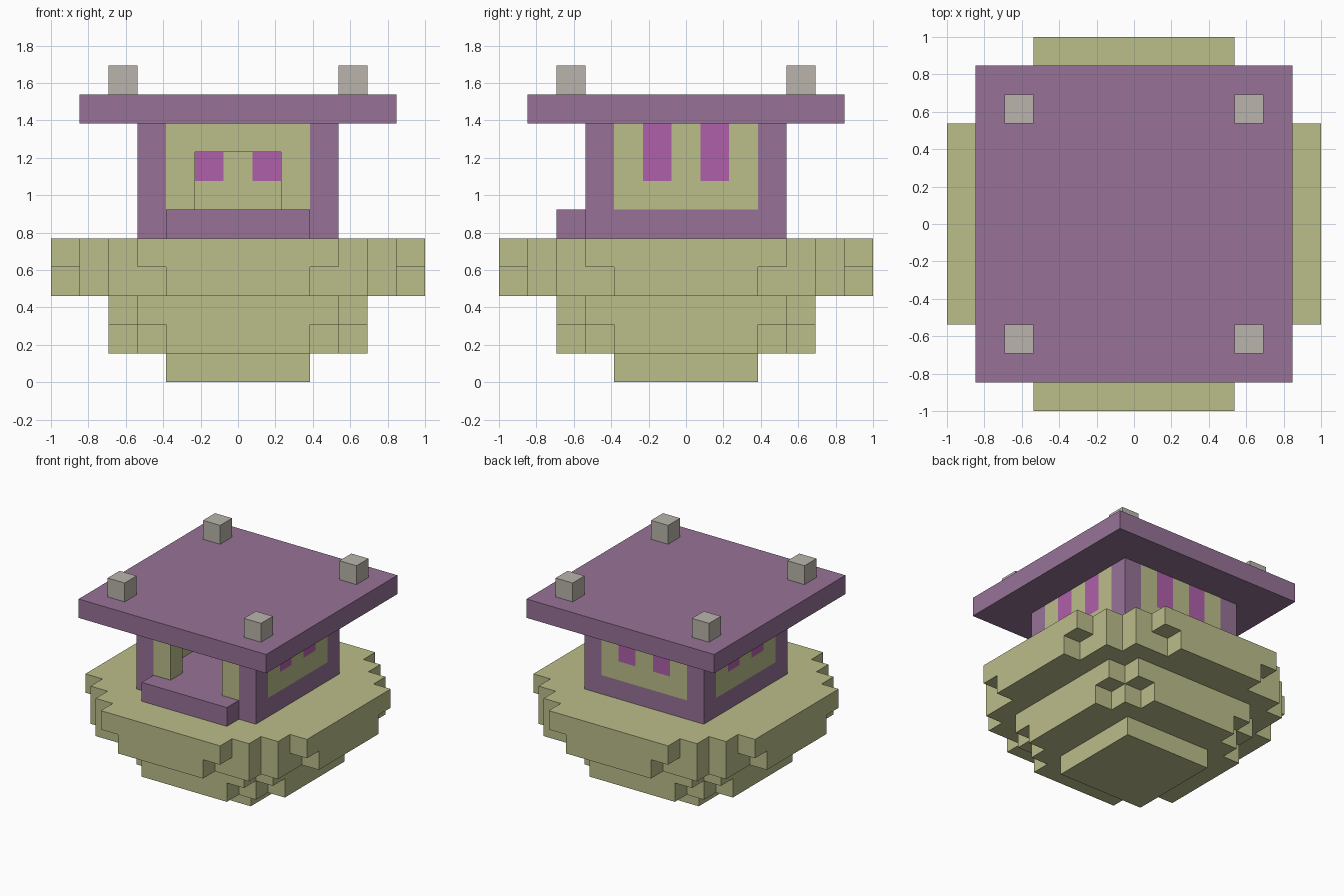
import bpy
import bmesh
from math import radians
from mathutils import Matrix

U = 2 / 13  # one block

default = bpy.data.objects.get("Cube")
if default:
    bpy.data.objects.remove(default, do_unlink=True)


def material(name, rgb):
    m = bpy.data.materials.new(name)
    m.use_nodes = True
    m.diffuse_color = (*rgb, 1)
    m.node_tree.nodes["Principled BSDF"].inputs["Base Color"].default_value = (*rgb, 1)
    return m


KHAKI = material("khaki", (0.50, 0.51, 0.254))
PURPLE = material("dusty_purple", (0.309, 0.171, 0.309))
MAGENTA = material("magenta", (0.429, 0.117, 0.402))
GREY = material("warm_grey", (0.49, 0.46, 0.413))


def finish(bm, name, *mats):
    """Scale from blocks to units and turn the bmesh into an object."""
    bmesh.ops.recalc_face_normals(bm, faces=bm.faces[:])
    bmesh.ops.scale(bm, vec=(U, U, U), verts=bm.verts[:])
    mesh = bpy.data.meshes.new(name)
    bm.to_mesh(mesh)
    bm.free()
    for m in mats:
        mesh.materials.append(m)
    ob = bpy.data.objects.new(name, mesh)
    bpy.context.collection.objects.link(ob)
    return ob


def prism(outline, lo, hi, turn=Matrix()):
    """Extrude a flat outline from lo to hi, then turn it."""
    bm = bmesh.new()
    face = bm.faces.new([bm.verts.new((x, y, lo)) for x, y in outline])
    grown = bmesh.ops.extrude_face_region(bm, geom=[face])["geom"]
    top = [v for v in grown if isinstance(v, bmesh.types.BMVert)]
    bmesh.ops.translate(bm, vec=(0, 0, hi - lo), verts=top)
    bmesh.ops.transform(bm, matrix=turn, verts=bm.verts[:])
    return bm


def rect(x0, x1, y0, y1):
    return [(x0, y0), (x1, y0), (x1, y1), (x0, y1)]


def stepped(corner):
    """Mirror one corner's stair outline into all four quarters."""
    back = corner[::-1]
    return (corner + [(-x, y) for x, y in back]
            + [(-x, -y) for x, y in corner] + [(x, -y) for x, y in back])


def stairs(steps):
    """Outer and inner corners of a staircase of half sizes."""
    pts = []
    for i, (x, y) in enumerate(steps):
        if i:
            pts.append((x, steps[i - 1][1]))
        pts.append((x, y))
    return pts


# Rounded basket made of stepped tiers
tiers = [
    ("basket_foot", 0, 1, [(2.5, 2.5)]),
    ("basket_lower", 1, 2, [(4.5, 2.5), (3.5, 3.5), (2.5, 4.5)]),
    ("basket_middle", 2, 3, [(4.5, 3.5), (3.5, 4.5)]),
    ("basket_upper", 3, 4, [(6.5, 2.5), (5.5, 4.5), (4.5, 5.5), (2.5, 6.5)]),
    ("basket_rim", 4, 5, [(6.5, 3.5), (5.5, 4.5), (4.5, 5.5), (3.5, 6.5)]),
]
for name, lo, hi, steps in tiers:
    finish(prism(stepped(stairs(steps)), lo, hi), name, KHAKI)

# Cabin floor and front step
finish(prism(rect(-3.5, 3.5, -3.5, 3.5), 5, 6), "cabin_floor", PURPLE)
finish(prism(rect(-2.5, 2.5, -4.5, -3.5), 5, 6), "front_step", PURPLE)

# Corner posts and roof knobs
for sx, side in ((1, "left"), (-1, "right")):
    for sy, end in ((-1, "front"), (1, "back")):
        spin = Matrix.Diagonal((sx, sy, 1, 1))
        post = prism(rect(2.5, 3.5, 2.5, 3.5), 6, 9, spin)
        finish(post, f"{end}_{side}_post", PURPLE)
        knob = prism(rect(3.5, 4.5, 3.5, 4.5), 10, 11, spin)
        finish(knob, f"{end}_{side}_roof_knob", GREY)

# Front wall with doorway
door = [(-2.5, 6), (-1.5, 6), (-1.5, 8), (1.5, 8), (1.5, 6), (2.5, 6), (2.5, 9), (-2.5, 9)]
finish(prism(door, 2.5, 3.5, Matrix.Rotation(radians(90), 4, "X")), "front_wall", KHAKI)

# Side and back walls, each with two magenta stripes
for name, angle in (("back_wall", 0), ("right_wall", 90), ("left_wall", -90)):
    bm = prism(rect(-2.5, 2.5, 2.5, 3.5), 6, 9)
    cuts = [((x, 0, 0), (1, 0, 0)) for x in (-1.5, -0.5, 0.5, 1.5)] + [((0, 0, 7), (0, 0, 1))]
    for co, no in cuts:
        geom = bm.verts[:] + bm.edges[:] + bm.faces[:]
        bmesh.ops.bisect_plane(bm, geom=geom, plane_co=co, plane_no=no)
    for f in bm.faces:
        c = f.calc_center_median()
        f.material_index = int(0.5 < abs(c.x) < 1.5 and c.z > 7)
    bmesh.ops.rotate(bm, verts=bm.verts[:], matrix=Matrix.Rotation(radians(angle), 3, "Z"))
    finish(bm, name, KHAKI, MAGENTA)

# Flat roof
finish(prism(rect(-5.5, 5.5, -5.5, 5.5), 9, 10), "roof", PURPLE)
